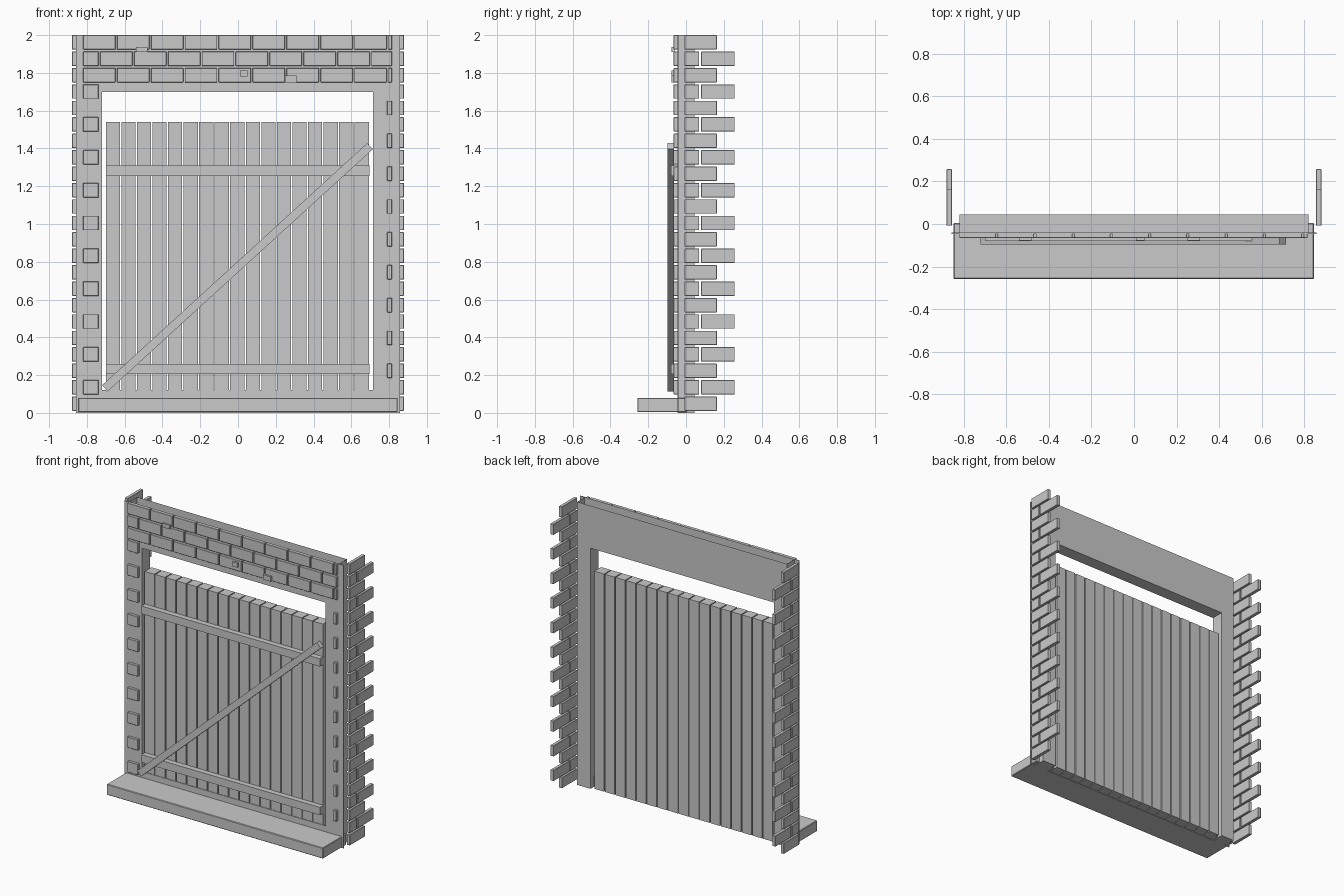
import bpy, bmesh, math
from mathutils import Matrix, Vector

if "Cube" in bpy.data.objects:
    bpy.data.objects.remove(bpy.data.objects["Cube"])

# single flat stone grey
grey = bpy.data.materials.new("stone_grey")
grey.use_nodes = True
grey.diffuse_color = (0.59, 0.59, 0.59, 1)
for node in grey.node_tree.nodes:
    if node.type == "BSDF_PRINCIPLED":
        node.inputs["Base Color"].default_value = grey.diffuse_color


def make_boxes(name, boxes, bevel=0, open_above=None):
    """One object from boxes given as (x range, y range, z range)."""
    bm = bmesh.new()
    for ranges in boxes:
        low, high = (Vector(v) for v in zip(*ranges))
        place = Matrix.Translation((low + high) / 2) @ Matrix.Diagonal((*(high - low), 1))
        bmesh.ops.create_cube(bm, size=1, matrix=place)
    if open_above is not None:
        lids = [f for f in bm.faces if f.calc_center_median().z > open_above]
        bmesh.ops.delete(bm, geom=lids, context="FACES")
    mesh = bpy.data.meshes.new(name)
    bm.to_mesh(mesh)
    bm.free()
    mesh.materials.append(grey)
    obj = bpy.data.objects.new(name, mesh)
    bpy.context.collection.objects.link(obj)
    if bevel:
        mod = obj.modifiers.new("edge", "BEVEL")
        mod.width = bevel
        mod.segments = 1
    return obj


ROWS = 23
PITCH = 2 / ROWS
GAP = 0.011
END = 0.82
OPEN_LEFT, OPEN_RIGHT, OPEN_TOP = -0.72, 0.715, 1.7


def row_z(i):
    """Height range of a brick course; the top course ends at z = 2."""
    return (i * PITCH + GAP, (i + 1) * PITCH)


# hollow wall around the opening, without a lid
wall_y = (-0.04, 0.044)
make_boxes("wall_frame", [
    ((-END, OPEN_LEFT), wall_y, (0, OPEN_TOP)),
    ((OPEN_RIGHT, END), wall_y, (0, OPEN_TOP)),
    ((-END, END), wall_y, (OPEN_TOP, 2)),
], open_above=1.99)

# thin front facing, a little wider than the wall, with a low threshold
face_y = (-0.046, -0.04)
FACE = 0.857
make_boxes("front_facing", [
    ((-FACE, OPEN_LEFT), face_y, (0, 2)),
    ((OPEN_RIGHT, FACE), face_y, (0, 2)),
    ((OPEN_LEFT, OPEN_RIGHT), face_y, (OPEN_TOP, 2)),
    ((OPEN_LEFT, OPEN_RIGHT), face_y, (0, 0.122)),
])

# running bond bricks above the opening
front_y = (-0.065, -0.042)
length = 0.1795
bricks = []
for row in (20, 21, 22):
    x = -END - (length / 2 if row % 2 else 0)
    while x < END - 0.01:
        left, right = max(x, -END), min(x + length - 0.008, 0.815)
        bricks.append(((left, right), front_y, row_z(row)))
        x += length
make_boxes("lintel_bricks", bricks, 0.002)

# alternating bricks down the jambs
jamb = [((-END, -0.738), front_y, row_z(i)) for i in range(1, 20, 2)]
jamb += [((0.79, 0.815), front_y, row_z(i)) for i in range(2, 19, 2)]
make_boxes("jamb_bricks", jamb, 0.002)

# small chips standing proud of the lintel
chip_y = (-0.078, -0.06)
make_boxes("brick_chips", [
    ((-0.54, -0.48), chip_y, (1.91, 1.937)),
    ((0.01, 0.05), chip_y, (1.78, 1.812)),
    ((0.25, 0.31), chip_y, (1.75, 1.785)),
])

# toothed bricks on both sides
for side, name in ((1, "left_side_bricks"), (-1, "right_side_bricks")):
    xs = tuple(sorted((side * 0.855, side * 0.879)))
    bricks = []
    for i in range(ROWS):
        spans = [(-0.008, 0.07), (0.08, 0.258)] if i % 2 else [(-0.008, 0.163)]
        bricks += [(xs, span, row_z(i)) for span in spans]
    make_boxes(name, bricks, 0.002)

# doorstep
make_boxes("doorstep", [((-0.847, 0.845), (-0.258, 0.005), (0.004, 0.08))], 0.004)

# thick door planks standing inside the opening
COUNT = 17
step = 1.4 / COUNT
make_boxes("door_planks", [
    ((-0.7 + i * step, -0.7 + (i + 1) * step - 0.007), (-0.042, 0.033), (0.002, 1.54))
    for i in range(COUNT)])

# door rails
make_boxes("door_rails", [
    ((-0.7, 0.696), (-0.08, -0.041), (z, z + 0.055)) for z in (0.205, 1.255)])

# diagonal brace
start, end = Vector((-0.705, 0, 0.13)), Vector((0.699, 0, 1.412))
span = end - start
half = span.length / 2
brace = make_boxes("door_brace", [((-half, half), (-0.097, -0.064), (-0.022, 0.022))])
brace.location = (start + end) / 2
brace.rotation_euler.y = -math.atan2(span.z, span.x)
